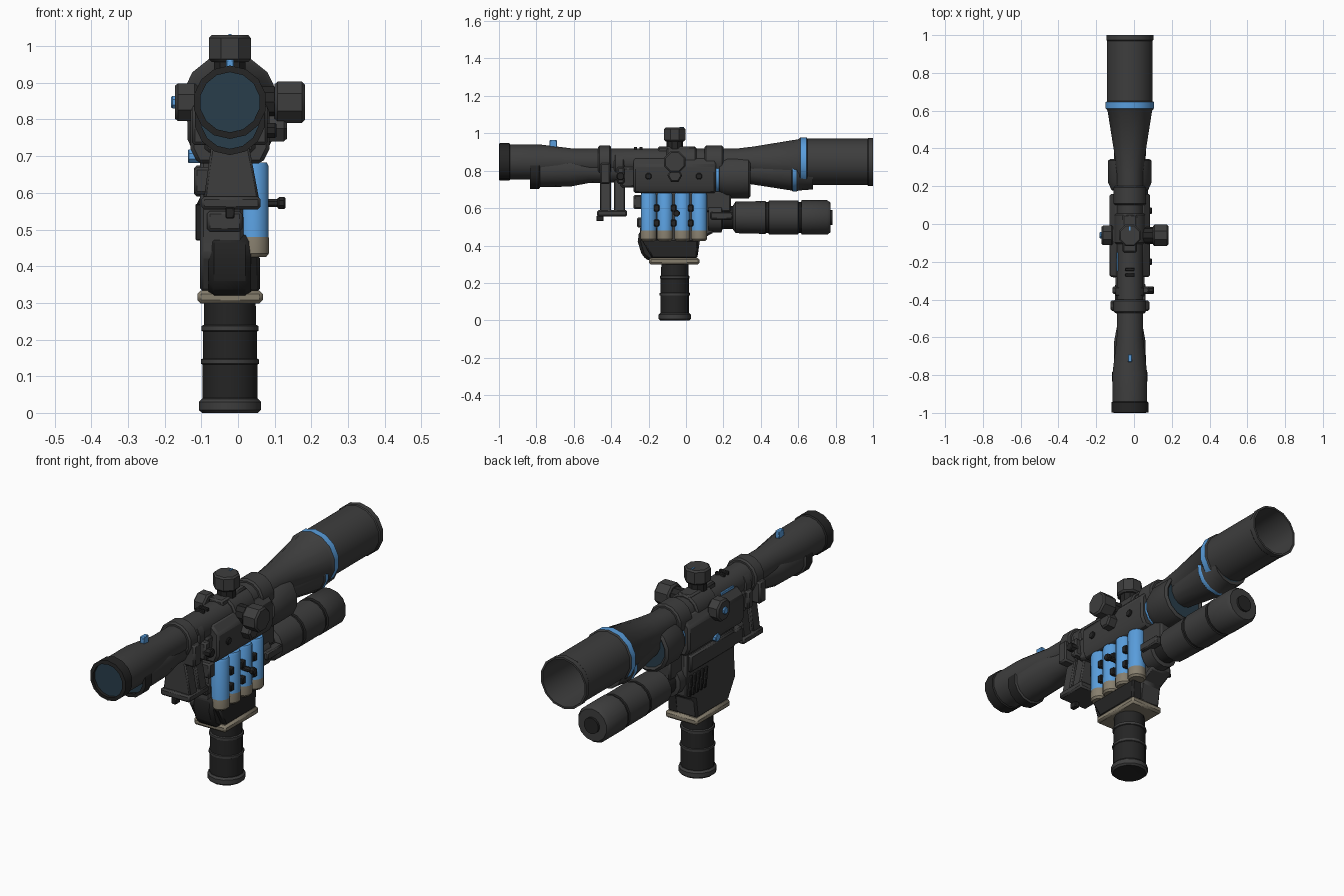
import bpy, bmesh, math
from mathutils import Matrix, Vector

CX = -0.022   # centre line of the sight


def material(name, rgb):
    m = bpy.data.materials.new(name)
    m.diffuse_color = (*rgb, 1)
    return m


GREY = material("charcoal", (0.047, 0.047, 0.047))
BLACK = material("rubber black", (0.018, 0.018, 0.018))
BLUE = material("blue", (0.10, 0.34, 0.72))
BEIGE = material("khaki", (0.24, 0.21, 0.155))
LENS = material("lens blue", (0.022, 0.048, 0.07))


def finish(name, bm, mats, bevel=0, smooth=35):
    bmesh.ops.recalc_face_normals(bm, faces=bm.faces)
    me = bpy.data.meshes.new(name)
    bm.to_mesh(me)
    bm.free()
    ob = bpy.data.objects.new(name, me)
    bpy.context.collection.objects.link(ob)
    for m in mats:
        me.materials.append(m)
    if bevel:
        mod = ob.modifiers.new("bevel", "BEVEL")
        mod.width, mod.segments, mod.limit_method = bevel, 1, "ANGLE"
    bpy.ops.object.select_all(action="DESELECT")
    ob.select_set(True)
    bpy.context.view_layer.objects.active = ob
    bpy.ops.object.shade_smooth_by_angle(angle=math.radians(smooth))
    return ob


def lathe(name, profile, centre, axis="Y", segs=14, mats=(GREY,), bands=None):
    """Spin (radius, distance) points round an axis; bands maps segment -> material slot."""
    bm = bmesh.new()
    turn = {"X": Matrix.Rotation(math.pi / 2, 3, "Y"),
            "Y": Matrix.Rotation(-math.pi / 2, 3, "X"),
            "Z": Matrix.Identity(3)}[axis]
    rings = []
    for r, t in profile:
        ring = []
        for i in range(segs if r > 0 else 1):
            a = 2 * math.pi * (i + 0.5) / segs
            ring.append(bm.verts.new(turn @ Vector((r * math.cos(a), r * math.sin(a), t)) + Vector(centre)))
        rings.append(ring)
    for k, (p, q) in enumerate(zip(rings, rings[1:])):
        for i in range(segs):
            j = (i + 1) % segs
            vs = [p[i % len(p)], p[j % len(p)], q[j % len(q)], q[i % len(q)]]
            f = bm.faces.new(list(dict.fromkeys(vs)))
            f.material_index = (bands or {}).get(k, 0)
    return finish(name, bm, mats)


def drum(name, r, t0, t1, centre, axis="Y", segs=14, mat=GREY, c=0.008):
    return lathe(name, [(0, t0), (r - c, t0), (r, t0 + c), (r, t1 - c), (r - c, t1), (0, t1)],
                 centre, axis, segs, (mat,))


def box(name, x, y, z, mat=GREY, bevel=0.008):
    bm = bmesh.new()
    bmesh.ops.create_cube(bm, size=1)
    for v in bm.verts:
        v.co = [lo + (hi - lo) * (c + 0.5) for c, (lo, hi) in zip(v.co, (x, y, z))]
    return finish(name, bm, (mat,), bevel)


def prism(name, pts, axis, lo, hi, mat=GREY, bevel=0.01):
    """Extrude an outline: (y, z) points along X, or (x, z) points along Y."""
    bm = bmesh.new()
    put = (lambda p, d: (d, *p)) if axis == "X" else (lambda p, d: (p[0], d, p[1]))
    a = [bm.verts.new(put(p, lo)) for p in pts]
    b = [bm.verts.new(put(p, hi)) for p in pts]
    bm.faces.new(a)
    bm.faces.new(b[::-1])
    for i in range(len(pts)):
        j = (i + 1) % len(pts)
        bm.faces.new((a[i], a[j], b[j], b[i]))
    return finish(name, bm, (mat,), bevel)


# Main sight tube: eyepiece, slim middle, flared hollow objective
lathe("main_tube", [(0, -0.985), (0.082, -0.985), (0.082, -1), (0.1, -0.998), (0.1, -0.945), (0.094, -0.94),
                    (0.094, -0.79), (0.071, -0.6), (0.071, 0.27), (0.082, 0.36), (0.121, 0.6),
                    (0.131, 0.612), (0.131, 0.645), (0.124, 0.65), (0.124, 0.97), (0.128, 0.975),
                    (0.128, 1), (0.118, 1), (0.11, 0.7), (0, 0.68)],
      (CX, 0, 0.847), mats=(GREY, BLACK, BLUE, LENS), bands={0: 3, 1: 1, 2: 1, 3: 1, 4: 1, 11: 2, 18: 3})
box("rear_marker", (CX - 0.011, CX + 0.011), (-0.73, -0.69), (0.92, 0.963), BLUE, 0.003)

# Lower secondary sight, rear and front halves
lathe("lower_eyepiece", [(0, -0.82), (0.08, -0.82), (0.08, -0.835), (0.097, -0.835), (0.097, -0.785),
                         (0.088, -0.78), (0.085, -0.62), (0.066, -0.52), (0.062, -0.25), (0, -0.25)],
      (CX, 0, 0.80), mats=(GREY, BLACK, LENS), bands={0: 2, 1: 1, 2: 1, 3: 1})
lathe("lower_objective", [(0, 0.3), (0.065, 0.3), (0.106, 0.565), (0.111, 0.57), (0.111, 0.592),
                          (0.106, 0.6), (0.1, 0.68), (0.085, 0.68), (0, 0.66)],
      (CX, 0, 0.80), mats=(GREY, BLUE, LENS), bands={3: 1, 7: 2})
lathe("front_housing", [(0, 0.14), (0.085, 0.14), (0.09, 0.155), (0.09, 0.177), (0.1, 0.18), (0.118, 0.22),
                        (0.118, 0.335), (0.105, 0.345), (0.095, 0.335), (0, 0.335)],
      (CX, 0, 0.77), mats=(GREY, BLUE, LENS), bands={2: 1, 8: 2})

# Central receiver around the tube
prism("receiver", [(-0.11, 0.68), (-0.13, 0.72), (-0.13, 0.83), (-0.09, 0.87),
                   (0.046, 0.87), (0.086, 0.83), (0.086, 0.72), (0.066, 0.68)], "Y", -0.28, 0.16)
prism("receiver_rear_step", [(-0.09, 0.71), (-0.1, 0.82), (0.056, 0.82), (0.046, 0.71)], "Y", -0.35, -0.27)
drum("turret_band", 0.083, -0.105, 0.055, (CX, 0, 0.847))
drum("front_band", 0.088, 0.1, 0.2, (CX, 0, 0.847))
box("receiver_top_rail", (-0.06, 0.016), (-0.15, 0.05), (0.89, 0.93))
box("left_blue_strip", (-0.092, -0.08), (-0.25, -0.15), (0.855, 0.877), BLUE, 0.002)
for y in (-0.27, -0.24):
    box("top_stud", (CX - 0.025, CX + 0.025), (y - 0.008, y + 0.008), (0.9, 0.928), BLACK, 0.003)
for y in (0.07, -0.2):
    drum("side_screw", 0.018, 0.07, 0.095, (0, y, 0.77), "X", 8, BLACK, 0.004)

# Adjustment turrets
Y0 = -0.06
drum("top_turret_neck", 0.045, 0.9, 0.97, (CX, Y0, 0), "Z", 10, BLACK)
drum("top_turret", 0.062, 0.957, 1.03, (CX, Y0, 0), "Z", 8)
box("top_turret_mark", (CX - 0.004, CX + 0.004), (-0.035, -0.012), (1.026, 1.033), BLUE, 0)
drum("right_turret_neck", 0.045, 0.04, 0.11, (0, Y0, 0.847), "X", 10, BLACK)
drum("right_turret", 0.061, 0.1, 0.182, (0, Y0, 0.847), "X", 8)
drum("right_lower_knob", 0.04, 0.07, 0.133, (0, Y0, 0.775), "X", 6)
drum("left_turret", 0.056, -0.172, -0.11, (0, Y0, 0.847), "X", 8)
drum("left_turret_button", 0.018, -0.182, -0.16, (0, Y0, 0.847), "X", 8, BLUE, 0.003)
drum("left_lower_button", 0.02, -0.137, -0.1, (0, Y0, 0.7), "X", 8, BLUE, 0.003)

# Rear mount: clamp rings, legs and foot
drum("rear_clamp_ring", 0.088, -0.47, -0.4, (CX, 0, 0.847))
box("rear_clamp_block", (-0.125, 0.081), (-0.46, -0.405), (0.73, 0.84))
drum("second_clamp_ring", 0.078, -0.385, -0.33, (CX, 0, 0.835))
box("second_clamp_block", (-0.115, 0.08), (-0.37, -0.33), (0.73, 0.82))
drum("clamp_screw", 0.022, 0.06, 0.105, (0, -0.35, 0.77), "X", 8, BLACK, 0.004)
LEG = [(-0.095, 0.57), (-0.07, 0.75), (0.026, 0.75), (0.06, 0.57)]
for y0, y1 in ((-0.46, -0.4), (-0.385, -0.325)):
    prism("mount_leg", LEG, "Y", y0, y1, GREY, 0.006)
box("mount_foot", (-0.1, 0.062), (-0.475, -0.315), (0.555, 0.59))
box("mount_notch", (CX - 0.012, CX + 0.012), (-0.479, -0.44), (0.53, 0.56), BLACK, 0.003)

# Lower frame and grip shroud
prism("lower_frame", [(-0.24, 0.69), (-0.24, 0.55), (-0.25, 0.43), (-0.19, 0.33), (0.06, 0.33),
                      (0.075, 0.43), (0.15, 0.47), (0.15, 0.69)], "X", -0.104, 0.015)
prism("grip_right_block", [(-0.235, 0.43), (-0.18, 0.33), (0.06, 0.33), (0.065, 0.43)],
      "X", 0, 0.06, BLACK, 0.008)
prism("grip_front_pad", [(-0.22, 0.49), (-0.25, 0.48), (-0.258, 0.42), (-0.235, 0.345), (-0.195, 0.315),
                         (-0.1, 0.315), (-0.1, 0.49)], "X", -0.08, 0.035, BLACK, 0.015)
box("trigger_block", (-0.085, 0.012), (-0.262, -0.2), (0.495, 0.55))
box("frame_rear_lug", (-0.12, 0.04), (-0.282, -0.2), (0.595, 0.67))
box("left_side_plate", (-0.12, -0.09), (-0.22, 0.13), (0.59, 0.675))
for i in range(5):
    y = 0.0 + i * 0.03
    prism("left_rib", [(y, 0.47), (y + 0.016, 0.47), (y + 0.002, 0.57), (y - 0.014, 0.57)],
          "X", -0.116, -0.098, BLACK, 0.003)

# Blue canisters with khaki caps and dark clips
for y in (-0.2, -0.113, -0.02, 0.07):
    lathe("canister", [(0, 0.425), (0.036, 0.425), (0.044, 0.435), (0.044, 0.475), (0.043, 0.48),
                       (0.043, 0.672), (0.038, 0.682), (0, 0.682)],
          (0.042, y, 0), "Z", 12, (BLUE, BEIGE), {0: 1, 1: 1, 2: 1, 3: 1})
for y in (-0.157, -0.066, 0.025):
    for z in (0.52, 0.6):
        box("canister_clip", (0.02, 0.082), (y - 0.014, y + 0.014), (z - 0.018, z + 0.018), BLACK, 0.004)
drum("latch_arm", 0.012, 0.05, 0.115, (0, -0.05, 0.572), "X", 8, BLACK, 0.003)
drum("latch_knob", 0.018, 0.108, 0.13, (0, -0.05, 0.572), "X", 8, BLACK, 0.004)

# Under-slung barrel
lathe("front_barrel", [(0, 0.12), (0.08, 0.12), (0.08, 0.19), (0.062, 0.195), (0.062, 0.25), (0.084, 0.265),
                       (0.088, 0.425), (0.082, 0.428), (0.082, 0.44), (0.09, 0.443), (0.09, 0.6),
                       (0.083, 0.603), (0.083, 0.615), (0.092, 0.618), (0.092, 0.755), (0.08, 0.772),
                       (0.04, 0.772), (0.04, 0.783), (0, 0.783)],
      (CX, 0, 0.55), mats=(GREY, BLACK), bands={3: 1, 6: 1, 7: 1, 8: 1, 11: 1, 12: 1, 10: 1, 16: 1, 17: 1})
box("barrel_latch", (0.03, 0.075), (0.13, 0.25), (0.54, 0.58), GREY, 0.006)
box("barrel_bracket", (-0.08, 0.036), (0.1, 0.24), (0.58, 0.69))

# Base plate and ribbed handle
box("base_plate", (-0.111, 0.068), (-0.197, 0.073), (0.298, 0.334), BEIGE, 0.01)
lathe("handle", [(0, 0.004), (0.078, 0), (0.087, 0.008), (0.087, 0.03), (0.08, 0.037), (0.077, 0.04),
                 (0.077, 0.132), (0.081, 0.134), (0.081, 0.146), (0.076, 0.148), (0.075, 0.222),
                 (0.08, 0.224), (0.08, 0.237), (0.073, 0.24), (0.072, 0.305), (0, 0.305)],
      (CX, Y0, 0), "Z", 14, (BLACK, GREY), {1: 1, 2: 1, 3: 1, 6: 1, 7: 1, 8: 1, 10: 1, 11: 1, 12: 1})
